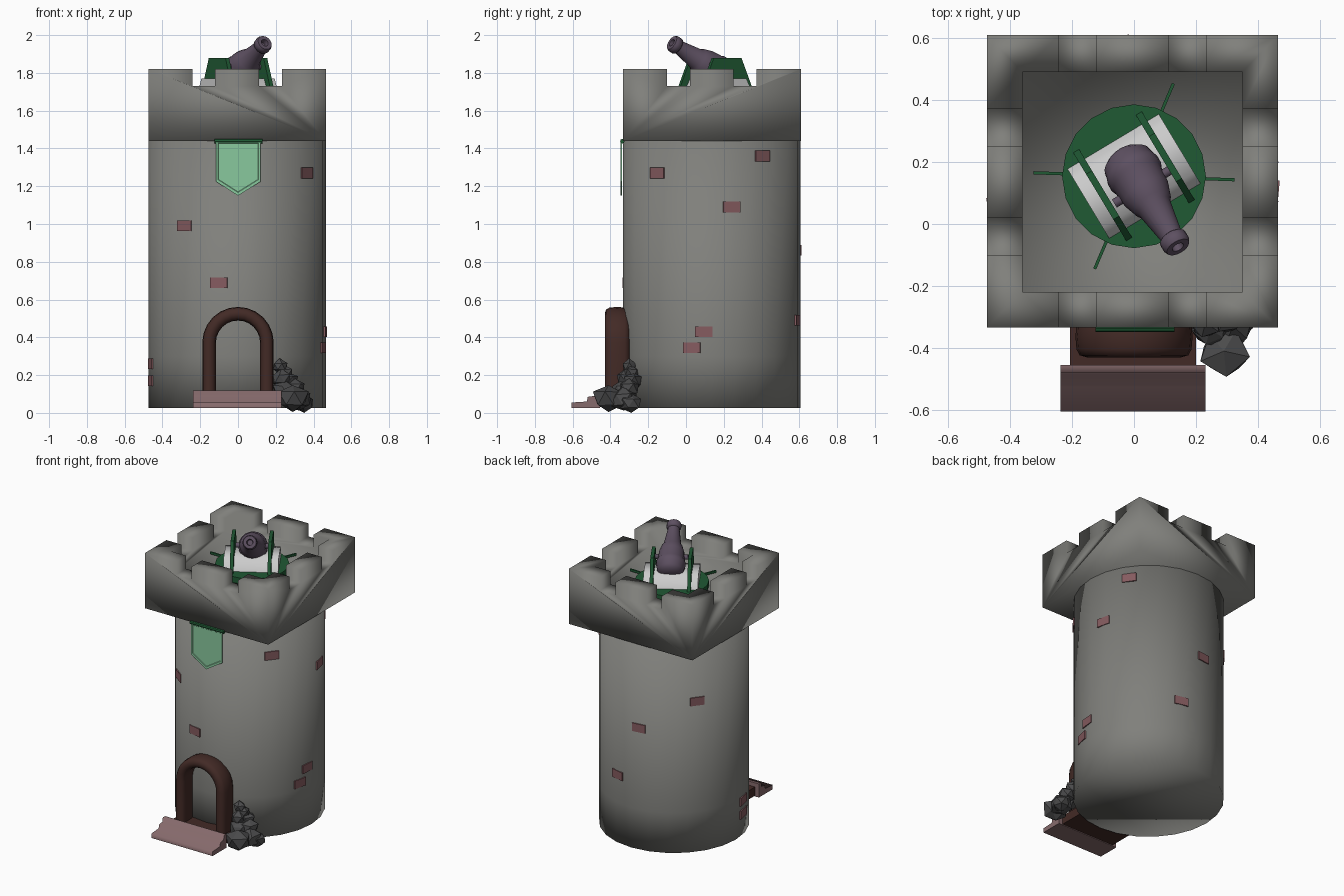
import bpy, bmesh, math, random
from mathutils import Vector, Matrix

if "Cube" in bpy.data.objects:
    bpy.data.objects.remove(bpy.data.objects["Cube"])

random.seed(4)
CX, CY, R = -0.005, 0.136, 0.47


def mat(name, c):
    m = bpy.data.materials.new(name)
    m.diffuse_color = (*c, 1)
    m.use_nodes = True
    m.node_tree.nodes["Principled BSDF"].inputs["Base Color"].default_value = m.diffuse_color
    return m


STONE = mat("grey_stone", (0.215, 0.215, 0.20))
BROWN = mat("dark_wood", (0.055, 0.023, 0.019))
BRICK = mat("brick_red", (0.235, 0.105, 0.115))
STEP = mat("step_stone", (0.24, 0.145, 0.15))
GREEN = mat("dark_green", (0.014, 0.10, 0.034))
MINT = mat("light_green", (0.25, 0.58, 0.34))
IRON = mat("purple_iron", (0.11, 0.08, 0.12))
WHITE = mat("white_paint", (0.8, 0.8, 0.8))
ROCK = mat("dark_rock", (0.07, 0.07, 0.072))


def shade(ob, angle):
    bpy.ops.object.select_all(action='DESELECT')
    ob.select_set(True)
    bpy.context.view_layer.objects.active = ob
    bpy.ops.object.shade_smooth_by_angle(angle=math.radians(angle))


def make(name, bm, material=None, M=None, smooth=0):
    """Finish a mesh; smooth is the sharp-edge angle in degrees, 0 = flat."""
    if M is not None:
        bm.transform(M)
    bmesh.ops.recalc_face_normals(bm, faces=bm.faces)
    me = bpy.data.meshes.new(name)
    bm.to_mesh(me)
    bm.free()
    ob = bpy.data.objects.new(name, me)
    bpy.context.collection.objects.link(ob)
    if material:
        me.materials.append(material)
    if smooth:
        shade(ob, smooth)
    return ob


def box(name, lo, hi, material=None, M=None):
    bm = bmesh.new()
    bmesh.ops.create_cube(bm, size=1)
    for v in bm.verts:
        v.co = Vector([lo[i] if v.co[i] < 0 else hi[i] for i in range(3)])
    return make(name, bm, material, M)


def loft(name, rings, material=None, M=None, smooth=0):
    bm = bmesh.new()
    vs = [[bm.verts.new(p) for p in r] for r in rings]
    n = len(rings[0])
    for a, b in zip(vs, vs[1:]):
        for i in range(n):
            bm.faces.new((a[i], a[(i + 1) % n], b[(i + 1) % n], b[i]))
    bm.faces.new(vs[0])
    bm.faces.new(vs[-1])
    return make(name, bm, material, M, smooth)


def lathe(name, profile, n, material=None, M=None, smooth=40):
    rings = [[(r * math.cos(2 * math.pi * i / n), r * math.sin(2 * math.pi * i / n), z)
              for i in range(n)] for r, z in profile]
    return loft(name, rings, material, M, smooth)


def prism(name, pts, x0, x1, material=None, M=None, smooth=0):
    """Extrude a (y, z) outline along x."""
    return loft(name, [[(x, y, z) for y, z in pts] for x in (x0, x1)], material, M, smooth)


# Tower shaft, shaded softly over its bottom rim
lathe("tower_shaft", [(R, 0.025), (R, 0.3), (R, 1.46)], 24, STONE,
      Matrix.Translation((CX, CY, 0)), 180)

# Battlement: block with a pit and two crenels cut through each side
cap = box("battlement", (CX - R, CY - R, 1.44), (CX + R, CY + R + 0.004, 1.82), STONE)
cutters = [box("cut_pit", (CX - 0.355, CY - 0.355, 1.65), (CX + 0.355, CY + 0.355, 2))]
for s in (-1, 1):
    a, b = sorted((s * 0.116, s * 0.237))
    cutters.append(box("cut_x", (CX + a, CY - 1, 1.73), (CX + b, CY + 1, 2.1)))
    cutters.append(box("cut_y", (CX - 1, CY + a, 1.73), (CX + 1, CY + b, 2.1)))
for c in cutters:
    c.hide_render = True
    md = cap.modifiers.new("cut", 'BOOLEAN')
    md.operation, md.solver, md.object = 'DIFFERENCE', 'EXACT', c
dg = bpy.context.evaluated_depsgraph_get()
new = bpy.data.meshes.new_from_object(cap.evaluated_get(dg))
cap.modifiers.clear()
cap.data = new
for c in cutters:
    bpy.data.objects.remove(c)
shade(cap, 180)

# Loose bricks on the wall: (azimuth in degrees, height)
for az, z in [(233.5, .99), (258, .69), (-38, 1.27), (-5, .43), (-13, .345), (13, 1.09),
              (35, 1.36), (76, .49), (97, .86), (143, 1.06), (192, .26), (192, .17)]:
    M = Matrix.Translation((CX, CY, z)) @ Matrix.Rotation(math.radians(az), 4, 'Z')
    box("wall_brick", (R - 0.03, -0.046, -0.028), (R + 0.003, 0.046, 0.028), BRICK, M)

# Door arch: rounded section swept over the doorway
path = [(0.153, 0.06, 0), (0.153, 0.22, 0)]
path += [(0.153 * math.cos(t), 0.372 + 0.153 * math.sin(t), t)
         for t in [math.pi * k / 12 for k in range(13)]]
path += [(-0.153, 0.22, math.pi), (-0.153, 0.06, math.pi)]
rings = []
for x, z, t in path:
    ring = []
    for k in range(12):
        a = 2 * math.pi * k / 12
        u = 0.036 * math.copysign(abs(math.cos(a)) ** 0.7, math.cos(a))
        v = 0.066 * math.copysign(abs(math.sin(a)) ** 0.7, math.sin(a))
        ring.append((x + u * math.cos(t), -0.364 + v, z + u * math.sin(t)))
    rings.append(ring)
loft("door_arch", rings, BROWN, None, 60)
box("door_threshold", (-0.207, -0.462, 0.03), (0.2, -0.28, 0.09), BROWN)

# Front steps
prism("door_steps", [(-0.455, 0.025), (-0.605, 0.025), (-0.605, 0.055), (-0.525, 0.06),
                     (-0.52, 0.085), (-0.485, 0.09), (-0.48, 0.118), (-0.455, 0.118)],
      -0.237, 0.23, STEP, None, 89)

# Rock pile: (x, y, z, radius)
for x, y, z, r in [(.29, -.41, .075, .088), (.32, -.33, .07, .075), (.35, -.29, .05, .06),
                   (.245, -.34, .12, .066), (.30, -.30, .13, .06), (.23, -.32, .18, .056),
                   (.265, -.28, .17, .055), (.22, -.30, .245, .044), (.24, -.29, .21, .05)]:
    bm = bmesh.new()
    bmesh.ops.create_icosphere(bm, subdivisions=1, radius=r)
    for v in bm.verts:
        v.co *= random.uniform(0.82, 1.12)
        v.co.z *= 0.9
    M = Matrix.Translation((x, y, z)) @ Matrix.Rotation(random.uniform(0, 6), 4, 'Z')
    rock = make("rock", bm, ROCK, M)
    for v in rock.data.vertices:
        v.co.z = max(v.co.z, 0.0)

# Banner: rod, pennant and recessed centre
TURN_X = Matrix.Rotation(math.pi / 2, 4, 'Y')
lathe("banner_rod", [(0.012, -0.125), (0.012, 0.13)], 8, GREEN,
      Matrix.Translation((0, -0.337, 1.438)) @ TURN_X)


def pennant(s, y):
    return [(x * s, y, 1.32 + (z - 1.32) * s) for x, z in
            [(-.117, 1.44), (.12, 1.44), (.12, 1.225), (0, 1.15), (-.117, 1.225)]]


loft("banner_cloth", [pennant(1, -0.338), pennant(1, -0.346), pennant(0.9, -0.346),
                      pennant(0.88, -0.343)], MINT)

# Turntable with four handles
T = Matrix.Translation((0, 0.154, 0))
lathe("turntable", [(0.232, 1.64), (0.232, 1.69)], 20, GREEN, T)
for az in (-2, 67, 178, 247):
    M = T @ Matrix.Rotation(math.radians(az), 4, 'Z')
    box("turntable_handle", (0.2, -0.005, 1.665), (0.325, 0.005, 1.68), GREEN, M)

# Carriage: white sloping bed and green cheeks
C = T @ Matrix.Rotation(math.radians(31), 4, 'Z')
loft("carriage_bed", [[(sx * a, sy * b, z) for sx, sy in ((-1, -1), (1, -1), (1, 1), (-1, 1))]
                      for a, b, z in ((.172, .133, 1.685), (.172, .09, 1.77))],
     WHITE, C, 75)
for s in (-1, 1):
    prism("carriage_cheek", [(-0.168, 1.685), (-0.085, 1.88), (0.085, 1.88), (0.168, 1.685)],
          s * 0.118 - 0.011, s * 0.118 + 0.011, GREEN, C)

# Cannon barrel
d = Vector((0.443, -0.75, 0.49)).normalized()
breech = Vector((0.142, -0.075, 1.96)) - d * 0.39
B = Matrix.Translation(breech) @ d.to_track_quat('Z', 'Y').to_matrix().to_4x4()
lathe("cannon_barrel", [(.03, -.01), (.06, 0), (.082, .02), (.088, .05), (.092, .06), (.092, .085),
                        (.086, .095), (.08, .16), (.066, .205), (.056, .22), (.036, .345),
                        (.046, .352), (.046, .378), (.04, .39), (.02, .39), (.017, .36)],
      20, IRON, B, 60)
lathe("cannon_trunnion", [(0.016, -0.105), (0.016, 0.105)], 10, IRON,
      Matrix.Translation(breech + d * 0.13) @ Matrix.Rotation(math.radians(31), 4, 'Z') @ TURN_X)
